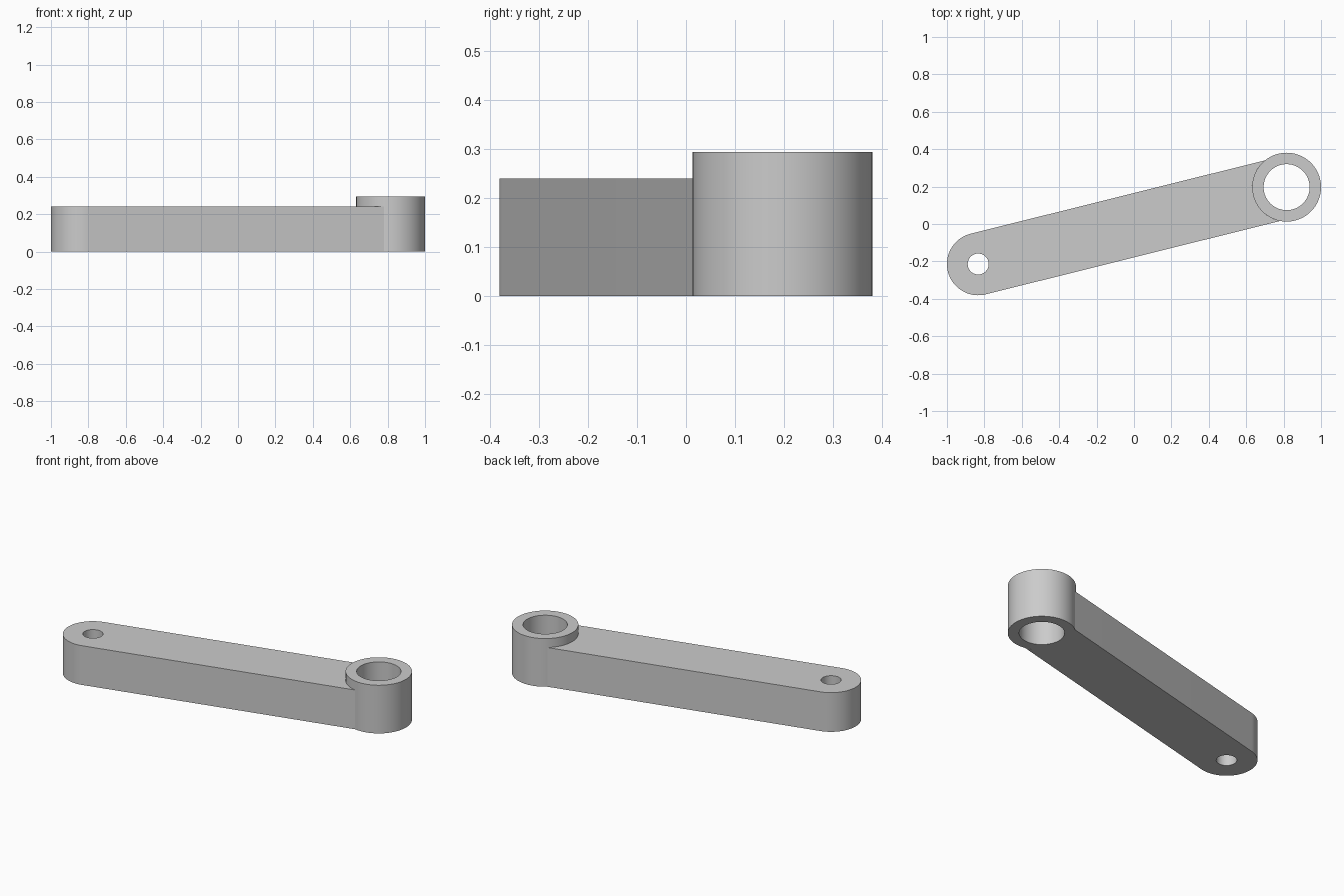
import bpy, bmesh
from math import sin, cos, pi, atan2, asin, radians
from mathutils import Vector

cube = bpy.data.objects.get("Cube")
if cube:
    bpy.data.objects.remove(cube, do_unlink=True)

PIVOT, BOSS = Vector((-0.833, -0.214)), Vector((0.816, 0.197))
ARM_R, PIVOT_HOLE = 0.167, 0.056
BOSS_R, BOSS_HOLE = 0.184, 0.123
ARM_H, BOSS_H = 0.24, 0.295

grey = bpy.data.materials.new("plain grey")
grey.use_nodes = True
grey.diffuse_color = (0.6, 0.6, 0.6, 1)
grey.node_tree.nodes["Principled BSDF"].inputs["Base Color"].default_value = grey.diffuse_color


def arc(centre, radius, start, end, steps):
    """Points along an arc, both ends included."""
    angles = [start + (end - start) * i / steps for i in range(steps + 1)]
    return [centre + radius * Vector((cos(a), sin(a))) for a in angles]


def circle(centre, radius, steps=96):
    return arc(centre, radius, 0, 2 * pi, steps)[:-1]


def plate(name, loops, height):
    """Extrude an outline with holes up from the ground."""
    bm = bmesh.new()
    for loop in loops:
        verts = [bm.verts.new((p.x, p.y, 0)) for p in loop]
        for i, v in enumerate(verts):
            bm.edges.new((verts[i - 1], v))
    bmesh.ops.triangle_fill(bm, edges=bm.edges[:], use_beauty=True, normal=(0, 0, 1))
    top = bmesh.ops.extrude_face_region(bm, geom=bm.faces[:], use_keep_orig=True)
    moved = [g for g in top["geom"] if isinstance(g, bmesh.types.BMVert)]
    bmesh.ops.translate(bm, verts=moved, vec=(0, 0, height))
    bmesh.ops.recalc_face_normals(bm, faces=bm.faces[:])
    mesh = bpy.data.meshes.new(name)
    bm.to_mesh(mesh)
    bm.free()
    mesh.materials.append(grey)
    obj = bpy.data.objects.new(name, mesh)
    bpy.context.collection.objects.link(obj)
    bpy.ops.object.select_all(action="DESELECT")
    obj.select_set(True)
    bpy.context.view_layer.objects.active = obj
    bpy.ops.object.shade_smooth_by_angle(angle=radians(30))


# Arm: rounded at the pivot, hollowed to fit against the boss
axis = BOSS - PIVOT
tilt = atan2(axis.y, axis.x)
meet = asin(ARM_R / BOSS_R)
round_end = arc(PIVOT, ARM_R, tilt + pi / 2, tilt + 3 * pi / 2, 48)
hollow_end = arc(BOSS, BOSS_R, tilt + pi + meet, tilt + pi - meet, 48)
plate("arm", [round_end + hollow_end, circle(PIVOT, PIVOT_HOLE)], ARM_H)

# Boss: taller ring at the other end
plate("boss", [circle(BOSS, BOSS_R), circle(BOSS, BOSS_HOLE)], BOSS_H)
